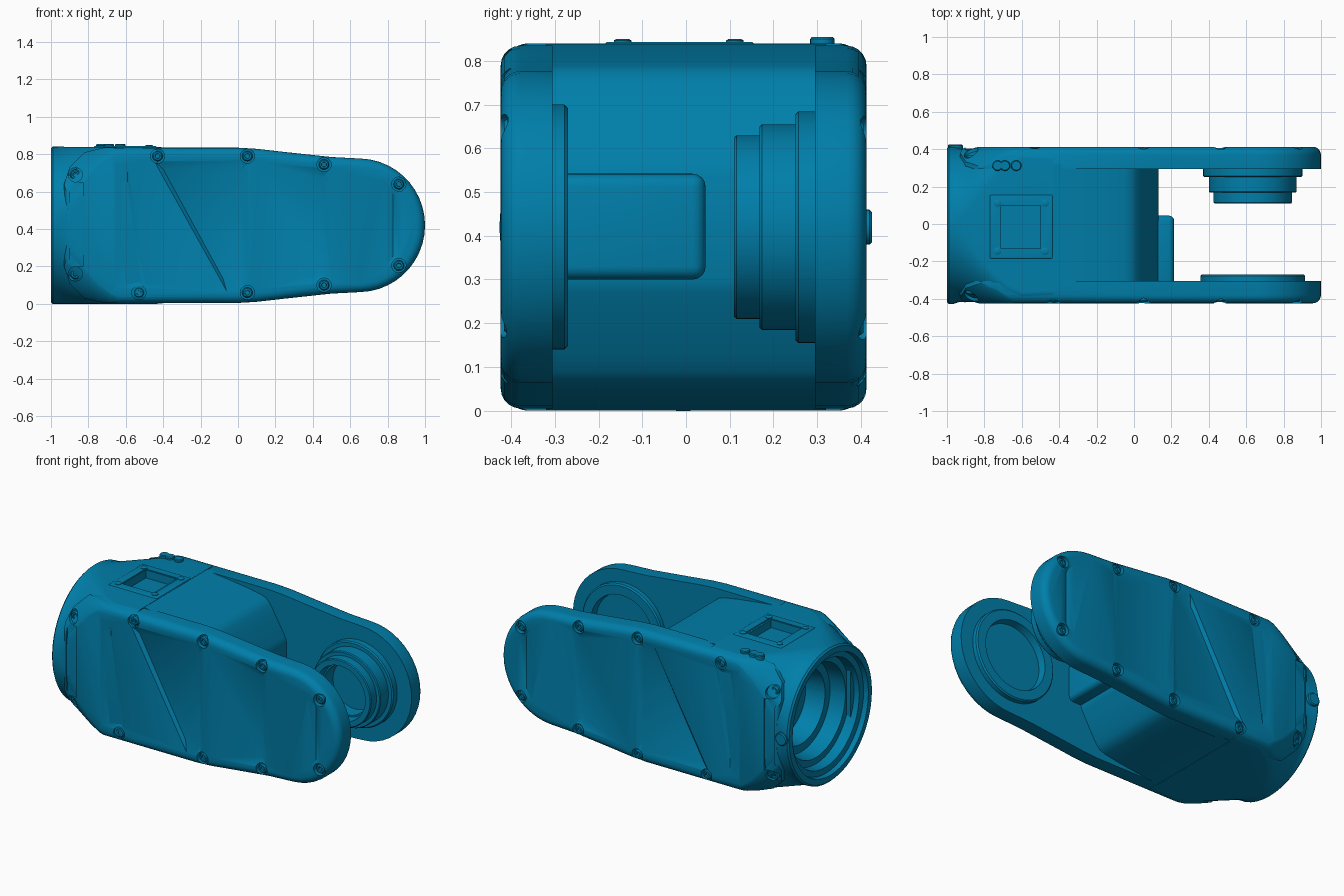
import bpy, bmesh
from math import sin, cos, pi, radians
from mathutils import Matrix, Vector

if "Cube" in bpy.data.objects:
    bpy.data.objects.remove(bpy.data.objects["Cube"])

CZ = 0.42                      # height of the long axis
HUB_X = 0.635                  # fork pivot
blue = bpy.data.materials.new("blue_paint")
blue.diffuse_color = (0.0, 0.21, 0.40, 1)
blue.use_nodes = True
blue.node_tree.nodes["Principled BSDF"].inputs["Base Color"].default_value = blue.diffuse_color


def finish(name, bm):
    bmesh.ops.recalc_face_normals(bm, faces=bm.faces)
    me = bpy.data.meshes.new(name)
    bm.to_mesh(me)
    bm.free()
    me.materials.append(blue)
    ob = bpy.data.objects.new(name, me)
    bpy.context.collection.objects.link(ob)
    return ob


def loft(name, rings):
    bm = bmesh.new()
    rows = [[bm.verts.new(p) for p in ring] for ring in rings]
    n = len(rows[0])
    for a, b in zip(rows, rows[1:]):
        for i in range(n):
            bm.faces.new((a[i], a[(i + 1) % n], b[(i + 1) % n], b[i]))
    bm.faces.new(rows[0])
    bm.faces.new(rows[-1])
    return finish(name, bm)


def section(x, hy, hz, r, n=12):
    """Rounded rectangle across the long axis."""
    pts = []
    for k, (sy, sz) in enumerate(((1, 1), (-1, 1), (-1, -1), (1, -1))):
        for i in range(n + 1):
            a = (k + i / n) * pi / 2
            # tiny offset keeps round sections free of doubled points
            pts.append((x, sy * max(hy - r, 0.001) + r * cos(a),
                        CZ + sz * max(hz - r, 0.001) + r * sin(a)))
    return pts


def turned(name, profile, axis, at, n=48):
    """Turned part: profile of (radius, position along axis)."""
    rings = []
    for r, t in profile:
        ring = []
        for i in range(n):
            c, s = r * cos(2 * pi * i / n), r * sin(2 * pi * i / n)
            ring.append((at[0] + c, t, at[1] + s) if axis == 'Y'
                        else (at[0] + c, at[1] + s, t))
        rings.append(ring)
    return loft(name, rings)


def prism(name, outline, y0, y1, bevel=0.0):
    """Outline in x,z pulled along y; optional round on the y0 rim."""
    ob = loft(name, [[(x, y, z) for x, z in outline] for y in (y0, y1)])
    if bevel:
        bm = bmesh.new()
        bm.from_mesh(ob.data)
        rim = [e for e in bm.edges if all(abs(v.co.y - y0) < 1e-5 for v in e.verts)]
        bmesh.ops.bevel(bm, geom=rim, offset=bevel, segments=5, profile=0.5, affect='EDGES')
        bm.to_mesh(ob.data)
        bm.free()
    return ob


def box(name, lo, hi, bevel=0.0):
    bm = bmesh.new()
    bmesh.ops.create_cube(bm, size=1)
    for v in bm.verts:
        v.co = Vector([l + (c + 0.5) * (h - l) for l, h, c in zip(lo, hi, v.co)])
    if bevel:
        bmesh.ops.bevel(bm, geom=bm.edges[:], offset=bevel, segments=4, profile=0.5, affect='EDGES')
    return finish(name, bm)


def hull(name, pts):
    bm = bmesh.new()
    for p in pts:
        bm.verts.new(p)
    bmesh.ops.convex_hull(bm, input=bm.verts[:])
    return finish(name, bm)


def boolean(ob, tool, op='DIFFERENCE'):
    m = ob.modifiers.new("cut", 'BOOLEAN')
    m.operation, m.object, m.solver = op, tool, 'EXACT'
    dg = bpy.context.evaluated_depsgraph_get()
    me = bpy.data.meshes.new_from_object(ob.evaluated_get(dg))
    ob.modifiers.clear()
    ob.data = me
    bpy.data.objects.remove(tool)


# Main housing: stepped bore, round flange, then round-to-square transition
taper = [(-0.93, 0.385), (-0.88, 0.325), (-0.82, 0.25), (-0.75, 0.165), (-0.68, 0.095), (-0.60, 0.055)]
bore = [(-0.68, 0.21), (-0.80, 0.23), (-0.80, 0.28), (-0.90, 0.29), (-0.90, 0.33),
        (-0.965, 0.335), (-0.97, 0.37), (-1.0, 0.375), (-1.0, 0.41), (-0.99, 0.42), (-0.965, 0.42)]
rings = [section(x, r, r, r) for x, r in bore]
rings += [section(x, 0.41, 0.42, r) for x, r in taper] + [section(-0.43, 0.40, 0.42, 0.05)]
housing = loft("housing", rings)
housing.data.transform(Matrix.Translation((0, -0.006, 0)))
boolean(housing, box("cutter", (-0.71, -0.13, 0.79), (-0.49, 0.10, 0.9)))

# Wedge-shaped web between the fork arms and its raised pad
web_top = [(-0.5, 0.8385), (-0.42, 0.8385), (-0.30, 0.826), (-0.15, 0.807), (-0.05, 0.79), (-0.01, 0.776),
           (0.015, 0.75), (0.04, 0.71), (0.12, 0.57), (0.13, 0.54)]
prism("fork_web", web_top + [(x, 2 * CZ - z) for x, z in reversed(web_top)], -0.32, 0.32)
box("web_pad", (0.05, -0.33, 0.30), (0.215, 0.045, 0.542), 0.03)

# Fork arm with its cover, modelled on the front side
upper = [(-0.93, 0.64), (-0.90, 0.73), (-0.82, 0.81), (-0.72, 0.835), (0, 0.835),
         (0.10, 0.829), (0.25, 0.812), (0.5, 0.785)]
arc = [(0.645 + 0.355 * cos(radians(a)), CZ + 0.357 * sin(radians(a))) for a in range(88, -89, -8)]
outline = upper + arc + [(x, 2 * CZ - z) for x, z in reversed(upper)]
arm = prism("front_arm", outline, -0.416, -0.298, 0.045)
limit = [section(x, 0.422, 0.428, r) for x, r in [(-0.936, 0.385)] + taper[1:] + [(1.1, 0.05)]]
boolean(arm, loft("limit", limit), 'INTERSECT')


def facet(surface, deep, depth):
    pts = [(x, -0.4175, z) for x, z in surface] + [(x, -0.416 + depth, z) for x, z in deep]
    boolean(arm, hull("cutter", pts))


# Shallow pressed facets, rear slot and pivot opening
facet([(-0.45, 0.765), (-0.06, 0.065), (0.06, 0.765), (0.06, 0.065)],
      [(-0.40, 0.72), (-0.08, 0.135), (0.015, 0.70), (0.015, 0.12)], 0.018)
facet([(0.09, 0.765), (0.09, 0.075), (0.50, 0.725), (0.50, 0.115)], [(0.45, 0.67), (0.45, 0.17)], 0.022)
facet([(-0.66, 0.76), (-0.59, 0.76), (-0.66, 0.08), (-0.49, 0.08)], [(-0.535, 0.13), (-0.59, 0.55)], 0.018)
facet([(0.78, 0.66), (0.78, 0.18), (0.87, 0.58), (0.87, 0.26)], [(0.83, 0.58), (0.83, 0.26)], 0.014)
boolean(arm, box("cutter", (-0.90, -0.5, 0.20), (-0.83, -0.398, 0.65)))
boolean(arm, turned("cutter", [(0.24, -0.375), (0.24, -0.2)], 'Y', (HUB_X, CZ)))

# Cover screws sitting in pockets
screws = [(-0.87, 0.69), (-0.43, 0.79), (0.05, 0.79), (0.46, 0.745), (0.86, 0.64),
          (0.86, 0.205), (0.46, 0.10), (0.05, 0.06), (-0.53, 0.06), (-0.87, 0.16)]
parts = [arm]
for i, (x, z) in enumerate(screws):
    base = -0.345 if x < -0.8 else -0.385
    boolean(arm, turned("cutter", [(0.038, base), (0.038, -0.5)], 'Y', (x, z), 20))
    parts.append(turned(f"cover_screw_{i}", [(0.028, base + 0.02), (0.028, base - 0.016), (0.022, base - 0.024),
                        (0.013, base - 0.024), (0.012, base - 0.012)], 'Y', (x, z), 20))

# Rear arm is the front arm turned half round the long axis
turn = Matrix.Translation((0, 0.003, CZ)) @ Matrix.Rotation(pi, 4, 'X') @ Matrix.Translation((0, 0.006, -CZ))
for ob in parts:
    twin = bpy.data.objects.new(ob.name.replace("front", "back") if ob is arm else "back_" + ob.name, ob.data.copy())
    twin.data.transform(turn)
    ob.data.transform(Matrix.Translation((0, -0.008, 0)))
    bpy.context.collection.objects.link(twin)

# Pivot rings: shallow at the front, long stepped hub at the back
turned("front_pivot_ring", [(0.15, -0.378), (0.15, -0.335), (0.205, -0.335), (0.215, -0.27), (0.272, -0.27),
                            (0.28, -0.278), (0.28, -0.315)], 'Y', (HUB_X, CZ), 64)
turned("back_pivot_hub", [(0.15, 0.25), (0.155, 0.17), (0.165, 0.17), (0.172, 0.11), (0.205, 0.11), (0.21, 0.116),
                          (0.21, 0.168), (0.23, 0.168), (0.235, 0.174), (0.235, 0.25), (0.258, 0.25),
                          (0.265, 0.257), (0.265, 0.31)], 'Y', (HUB_X, CZ), 64)

# Top inspection frame with four screws
frame = box("inspection_frame", (-0.77, -0.185, 0.80), (-0.435, 0.155, 0.844), 0.006)
boolean(frame, box("cutter", (-0.715, -0.135, 0.7), (-0.485, 0.105, 0.9)))
for x in (-0.73, -0.475):
    for y in (-0.145, 0.112):
        turned("frame_screw", [(0.02, 0.83), (0.02, 0.847), (0.015, 0.85)], 'Z', (x, y), 16)

# Cable connectors beside the frame
for x in (-0.73, -0.69, -0.63):
    turned("connector", [(0.028, 0.77), (0.028, 0.85), (0.024, 0.855)], 'Z', (x, 0.312), 20)

# Index stud on the flange
turned("flange_stud", [(0.04, 0.38), (0.04, 0.42), (0.034, 0.426)], 'Y', (-0.955, CZ), 24)

# Smooth shading with crisp edges
bpy.ops.object.select_all(action='DESELECT')
for ob in bpy.context.collection.objects:
    ob.select_set(True)
    bpy.context.view_layer.objects.active = ob
bpy.ops.object.shade_smooth_by_angle(angle=radians(32))
